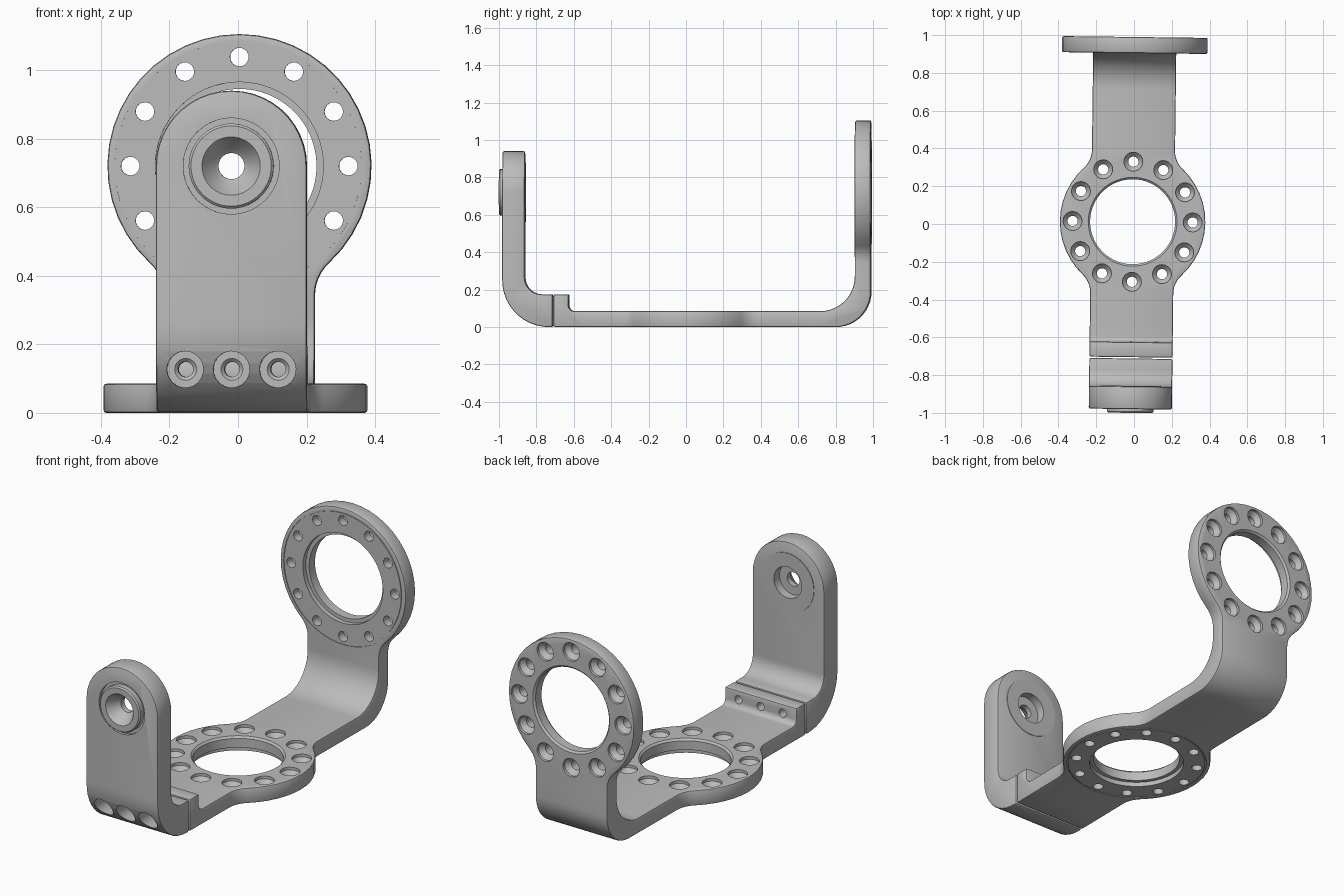
import bpy, bmesh
from math import sin, cos, atan2, sqrt, radians, pi, degrees
from mathutils import Matrix, Vector

cube = bpy.data.objects.get("Cube")
if cube:
    bpy.data.objects.remove(cube, do_unlink=True)

GREY = (0.5, 0.5, 0.5, 1)
grey = bpy.data.materials.new("plain grey metal")
grey.use_nodes = True
grey.diffuse_color = GREY
grey.node_tree.nodes["Principled BSDF"].inputs["Base Color"].default_value = GREY

W, R, FILLET = 0.22, 0.385, 0.13      # arm half width, ring radius, neck fillet
T, PIVOT, RING_Y = 0.085, 0.72, 0.012  # plate thickness, pivot height, base ring centre
BACK = 0.905                           # inner face of the back plate
ALONG_Y = Matrix.Rotation(-pi / 2, 4, 'X')


def arc(cx, cy, r, a, b):
    n = max(2, round(abs(b - a) / 8))
    return [(cx + r * cos(radians(a + (b - a) * i / n)),
             cy + r * sin(radians(a + (b - a) * i / n))) for i in range(n + 1)]


def mirrored(right):
    return right + [(-x, y) for x, y in reversed(right)]


def prism(bm, pts, place, a, b):
    """Extrude a closed outline; place(u, v, w) maps it into space."""
    clean = [p for i, p in enumerate(pts)
             if (Vector(p) - Vector(pts[i - 1])).length > 1e-4]
    lo = [bm.verts.new(place(u, v, a)) for u, v in clean]
    hi = [bm.verts.new(place(u, v, b)) for u, v in clean]
    bm.faces.new(lo)
    bm.faces.new(hi[::-1])
    for i in range(len(lo)):
        bm.faces.new((lo[i - 1], lo[i], hi[i], hi[i - 1]))


def lathe(bm, prof, place, n=48, loop=False):
    """Turn a (radius, height) profile; capped, or a closed ring if loop."""
    rings = [[bm.verts.new(place @ Vector((r * sin(2 * pi * i / n), r * cos(2 * pi * i / n), h)))
              for i in range(n)] for r, h in prof]
    for k in range(0 if loop else 1, len(rings)):
        p, q = rings[k - 1], rings[k]
        for i in range(n):
            bm.faces.new((p[i - 1], p[i], q[i], q[i - 1]))
    if not loop:
        bm.faces.new(rings[0])
        bm.faces.new(rings[-1][::-1])


def weld(bm, axis, value):
    """Open the inner walls where two sections meet, then merge them."""
    inner = [f for f in bm.faces if all(abs(v.co[axis] - value) < 1e-5 for v in f.verts)]
    bmesh.ops.delete(bm, geom=inner, context='FACES_ONLY')
    bmesh.ops.remove_doubles(bm, verts=bm.verts[:], dist=1e-4)


def finish(bm, name):
    bmesh.ops.recalc_face_normals(bm, faces=bm.faces[:])
    mesh = bpy.data.meshes.new(name)
    bm.to_mesh(mesh)
    bm.free()
    mesh.materials.append(grey)
    ob = bpy.data.objects.new(name, mesh)
    bpy.context.collection.objects.link(ob)
    return ob


def machine(ob, cutters):
    """Round the edges, then cut the holes."""
    bpy.ops.object.select_all(action='DESELECT')
    bpy.context.view_layer.objects.active = ob
    ob.select_set(True)
    bev = ob.modifiers.new("edges", 'BEVEL')
    bev.width, bev.segments, bev.limit_method = 0.008, 2, 'ANGLE'
    bev.angle_limit = radians(40)
    for c in cutters:
        cut = ob.modifiers.new("cut", 'BOOLEAN')
        cut.operation, cut.solver, cut.object = 'DIFFERENCE', 'EXACT', c
    for name in [m.name for m in ob.modifiers]:
        bpy.ops.object.modifier_apply(modifier=name)


def flat(u, v, w):
    return (u, v, w)


def upright(u, v, w):
    return (u, w, v)


def side(u, v, w):
    return (w, u, v)


# Outline of a ring that flows into the arm
yc = sqrt((R + FILLET) ** 2 - (W + FILLET) ** 2)
tangent = degrees(atan2(yc, W + FILLET))
neck = arc(W + FILLET, -yc, FILLET, 180, 180 - tangent)

# Main frame: base ring, back bend, back ring and front clamp block
START, BEND, RISE = -0.55, 0.715, 0.275
bm = bmesh.new()
right = neck + arc(0, 0, R, -tangent, tangent) + [(x, -y) for x, y in reversed(neck)]
right = [(W, START)] + [(x, y + RING_Y) for x, y in right] + [(W, BEND)]
prism(bm, mirrored(right), flat, 0, T)
right = [(W, RISE)] + [(x, y + PIVOT) for x, y in neck + arc(0, 0, R, -tangent, 90)]
prism(bm, mirrored(right), upright, BACK, BACK + T)
bend = ([(BEND, 0)] + arc(0.80, 0.19, 0.19, -90, 0) + [(BACK + T, RISE), (BACK, RISE)]
        + arc(0.72, 0.27, 0.185, 0, -90) + [(BEND, T)])
prism(bm, bend, side, -W, W)
block = ([(START, 0), (-0.705, 0), (-0.705, 0.175), (-0.625, 0.175)]
         + arc(-0.595, T + 0.03, 0.03, 180, 270) + [(START, T)])
prism(bm, block, side, -W, W)
for axis, value in ((1, START), (1, BEND), (2, RISE)):
    weld(bm, axis, value)
frame = finish(bm, "main_frame")

# Front bracket: bent foot and round-topped upright
FRONT, INNER = -0.98, -0.86
bm = bmesh.new()
prism(bm, mirrored([(W, RISE)] + arc(0, PIVOT, W, 0, 90)), upright, FRONT, INNER)
foot = ([(-0.712, 0), (-0.712, 0.175)] + arc(-0.77, 0.265, 0.09, 270, 180)
        + [(INNER, RISE), (FRONT, RISE)] + arc(-0.73, 0.25, 0.25, 180, 270))
prism(bm, foot, side, -W, W)
weld(bm, 2, RISE)
bracket = finish(bm, "front_bracket")

# Cutter for both rings: stepped bore, twelve countersunk holes, face groove
bm = bmesh.new()
for place in (Matrix.Translation((0, RING_Y, 0)),
              Matrix.Translation((0, BACK, PIVOT)) @ ALONG_Y):
    lathe(bm, [(0.245, -0.05), (0.245, 0.025), (0.225, 0.025), (0.225, 0.075),
               (0.24, 0.09), (0.24, 0.15)], place, 64)
    lathe(bm, [(0.357, -0.02), (0.363, -0.02), (0.363, 0.004), (0.357, 0.004)],
          place, 64, loop=True)
    for i in range(12):
        spot = Matrix.Rotation(i * pi / 6, 4, 'Z') @ Matrix.Translation((0, 0.318, 0))
        lathe(bm, [(0.027, -0.05), (0.027, 0.045), (0.05, 0.07), (0.05, 0.15)],
              place @ spot, 24)
ring_cutter = finish(bm, "ring_hole_cutter")

# Cutter for the three screws that clamp the bracket to the block
bm = bmesh.new()
for x in (-0.135, 0, 0.135):
    lathe(bm, [(0.053, -1.1), (0.053, -0.82), (0.032, -0.82), (0.022, -0.81), (0.022, -0.5)],
          Matrix.Translation((x, 0, 0.127)) @ ALONG_Y, 32)
screw_cutter = finish(bm, "screw_hole_cutter")

# Pivot seat cutter and the bushing that fills it
pivot = Matrix.Translation((0, 0, PIVOT)) @ ALONG_Y
bm = bmesh.new()
lathe(bm, [(0.14, -1.1), (0.14, -0.965), (0.1, -0.965), (0.1, -0.6)], pivot, 64)
pivot_cutter = finish(bm, "pivot_cutter")
bm = bmesh.new()
lathe(bm, [(0.085, -1.0), (0.117, -1.0), (0.124, -0.993), (0.124, -0.965), (0.1, -0.965),
           (0.1, -0.86), (0.16, -0.86), (0.16, -0.857), (0.085, -0.857), (0.085, -0.905),
           (0.038, -0.905), (0.038, -0.935), (0.05, -0.945)], pivot, 64, loop=True)
bushing = finish(bm, "pivot_bushing")

machine(frame, [ring_cutter, screw_cutter])
machine(bracket, [screw_cutter, pivot_cutter])
for c in (ring_cutter, screw_cutter, pivot_cutter):
    bpy.data.objects.remove(c, do_unlink=True)

# Shading and the slight turn of the whole assembly
for ob in (frame, bracket, bushing):
    bpy.ops.object.select_all(action='DESELECT')
    bpy.context.view_layer.objects.active = ob
    ob.select_set(True)
    bpy.ops.object.shade_smooth_by_angle(angle=radians(30))
    ob.location.x = -0.0075
    ob.rotation_euler.z = -0.0125
